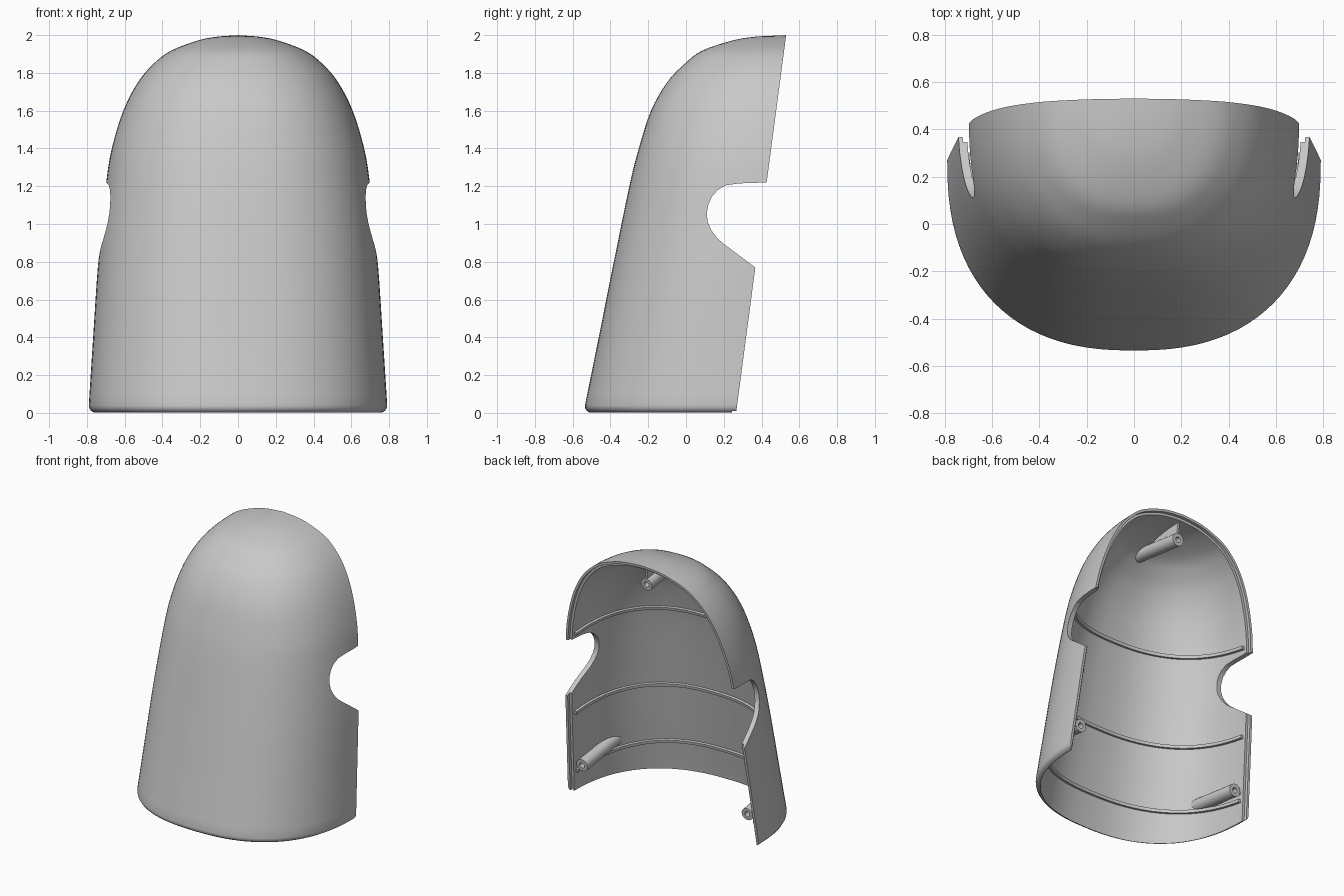
import bpy, bmesh, math
from mathutils import Matrix, Vector

if "Cube" in bpy.data.objects:
    bpy.data.objects.remove(bpy.data.objects["Cube"])

mat = bpy.data.materials.new("light_grey_plastic")
mat.use_nodes = True
GREY = (0.58, 0.58, 0.58, 1)
mat.diffuse_color = GREY
mat.node_tree.nodes["Principled BSDF"].inputs["Base Color"].default_value = GREY
mat.node_tree.nodes["Principled BSDF"].inputs["Roughness"].default_value = 0.6

SLOPE = 0.1325                     # lean of the open rear plane
FRAME = Matrix.Translation((0, 0.265, 0)) @ Matrix.Rotation(-math.atan(SLOPE), 4, 'X')

# height, half width at the rear plane, y of the front wall
ROWS = [(0.04, .79, -.535), (0.4, .767, -.462), (0.8, .74, -.382), (1.2, .70, -.30),
        (1.4, .668, -.25), (1.6, .607, -.185), (1.75, .53, -.10), (1.85, .445, -.005),
        (1.92, .35, .09), (1.975, .20, .26), (1.993, .10, .38)]
SEGS = 96


def make(name, bm):
    me = bpy.data.meshes.new(name)
    bm.to_mesh(me)
    bm.free()
    ob = bpy.data.objects.new(name, me)
    bpy.context.collection.objects.link(ob)
    me.materials.append(mat)
    return ob


def boolean(ob, other, op, keep=False):
    """Apply a boolean and optionally drop the helper."""
    mod = ob.modifiers.new("cut", 'BOOLEAN')
    mod.object, mod.operation, mod.solver = other, op, 'EXACT'
    dg = bpy.context.evaluated_depsgraph_get()
    me = bpy.data.meshes.new_from_object(ob.evaluated_get(dg))
    ob.modifiers.clear()
    ob.data = me
    if not keep:
        bpy.data.objects.remove(other)


def smooth_rows(rows, steps=4):
    """Catmull-Rom through the profile rows."""
    pts = [Vector(r) for r in rows]
    out = []
    for i in range(len(pts) - 1):
        p0, p1, p2 = pts[max(i - 1, 0)], pts[i], pts[i + 1]
        p3 = pts[min(i + 2, len(pts) - 1)]
        for k in range(steps):
            t = k / steps
            out.append(.5 * (2 * p1 + (p2 - p0) * t + (2 * p0 - 5 * p1 + 4 * p2 - p3) * t * t
                             + (3 * p1 - p0 - 3 * p2 + p3) * t ** 3))
    return out + [pts[-1]]


def body(name, inset=0.0):
    """Closed dome; a positive inset shrinks it along its normals."""
    rows = smooth_rows(ROWS)
    if inset:
        rows = [Vector((-.06, .796, -.553))] + rows
    else:                          # rounded bottom edge
        rows = [Vector((z, .79 - d, -.537 + d))
                for z, d in ((0, .04), (.003, .025), (.012, .011), (.025, .003))] + rows
    bm = bmesh.new()
    rings = []
    for z, w, yf in rows:
        yc = .265 + SLOPE * z
        ring = []
        for i in range(SEGS):
            a = 2 * math.pi * i / SEGS
            c, s = math.cos(a), math.sin(a)
            p = 2 / 2.4
            ring.append(bm.verts.new((w * math.copysign(abs(c) ** p, c),
                                      yc + (yc - yf) * math.copysign(abs(s) ** p, s), z)))
        rings.append(ring)
    pole = bm.verts.new((0, .53, 2.0))
    for a, b in zip(rings, rings[1:]):
        for i in range(SEGS):
            j = (i + 1) % SEGS
            bm.faces.new((a[i], a[j], b[j], b[i]))
    for i in range(SEGS):
        bm.faces.new((rings[-1][i], rings[-1][(i + 1) % SEGS], pole))
    bm.normal_update()
    moves = [(v, v.normal.copy()) for v in bm.verts]
    for v, n in moves:
        v.co -= n * inset
    bm.faces.new(rings[0][::-1])
    return make(name, bm)


def box(name, lo, hi):
    """Box given in the frame of the rear plane."""
    lo, hi = Vector(lo), Vector(hi)
    bm = bmesh.new()
    bmesh.ops.create_cube(bm, size=1, matrix=FRAME @ Matrix.Translation((lo + hi) / 2)
                          @ Matrix.Diagonal((*(hi - lo), 1)))
    return make(name, bm)


def rod(name, x, z, y0, y1, r):
    """Cylinder square to the rear plane."""
    bm = bmesh.new()
    bmesh.ops.create_cone(bm, cap_ends=True, segments=32, radius1=r, radius2=r, depth=y1 - y0,
                          matrix=FRAME @ Matrix.Translation((x, (y0 + y1) / 2, z))
                          @ Matrix.Rotation(math.pi / 2, 4, 'X'))
    return make(name, bm)


# Rear cutter with the rounded side notches
PROFILE = [(.252, -.1), (.367, .77), (.20, .895), (.165, .925), (.135, .965), (.115, 1.01),
           (.11, 1.055), (.117, 1.10), (.137, 1.145), (.168, 1.18), (.21, 1.205), (.28, 1.215),
           (.427, 1.22), (.5435, 2.1), (1.6, 2.1), (1.6, -.1)]
bm = bmesh.new()
face = bm.faces.new([bm.verts.new((-1, y, z)) for y, z in PROFILE])
ext = bmesh.ops.extrude_face_region(bm, geom=[face])
bmesh.ops.translate(bm, vec=(2, 0, 0),
                    verts=[g for g in ext["geom"] if isinstance(g, bmesh.types.BMVert)])
bmesh.ops.recalc_face_normals(bm, faces=bm.faces)
rear_cutter = make("rear_cutter", bm)

# Shell: hollowed dome, cut open at the back, with a stepped rim
shell = body("shell")
boolean(shell, body("hollow", .036), 'DIFFERENCE')
boolean(shell, rear_cutter, 'DIFFERENCE')
lip = box("lip_cutter", (-1, -.022, -.3), (1, 1.5, 2.3))
boolean(lip, body("lip_core", .018), 'INTERSECT')
boolean(shell, lip, 'DIFFERENCE')

# Inner limits for ribs and bosses
outer_limit = body("outer_limit", .030)
inner_limit = body("inner_limit", .056)
parts = [shell]

# Ribs across the inner wall
for name, z in (("lower_rib", .15), ("middle_rib", .62), ("upper_rib", 1.265)):
    rib = box(name, (-1, -1.3, z - .011), (1, -.045, z + .011))
    boolean(rib, outer_limit, 'INTERSECT', keep=True)
    boolean(rib, inner_limit, 'DIFFERENCE', keep=True)
    parts.append(rib)

# Screw bosses, each with a web to the wall
for name, x, z, dx, dz in (("left_boss", .685, .21, .12, 0), ("right_boss", -.685, .21, -.12, 0),
                           ("top_boss", 0, 1.845, 0, .18)):
    boss = rod(name, x, z, -1.2, -.04, .046)
    web = box(name + "_web",
              (min(x, x + dx) - (.008 if dz else 0), -.30, z - (0 if dz else .008)),
              (max(x, x + dx) + (.008 if dz else 0), -.05, z + (dz or .008)))
    boolean(boss, web, 'UNION')
    boolean(boss, outer_limit, 'INTERSECT', keep=True)
    boolean(boss, rod("hole", x, z, -.16, .1, .02), 'DIFFERENCE')
    parts.append(boss)

for helper in (outer_limit, inner_limit):
    bpy.data.objects.remove(helper)

# Smooth shading with sharp cut edges
bpy.ops.object.select_all(action='DESELECT')
for ob in parts:
    ob.select_set(True)
bpy.context.view_layer.objects.active = shell
bpy.ops.object.shade_smooth_by_angle(angle=math.radians(30))
